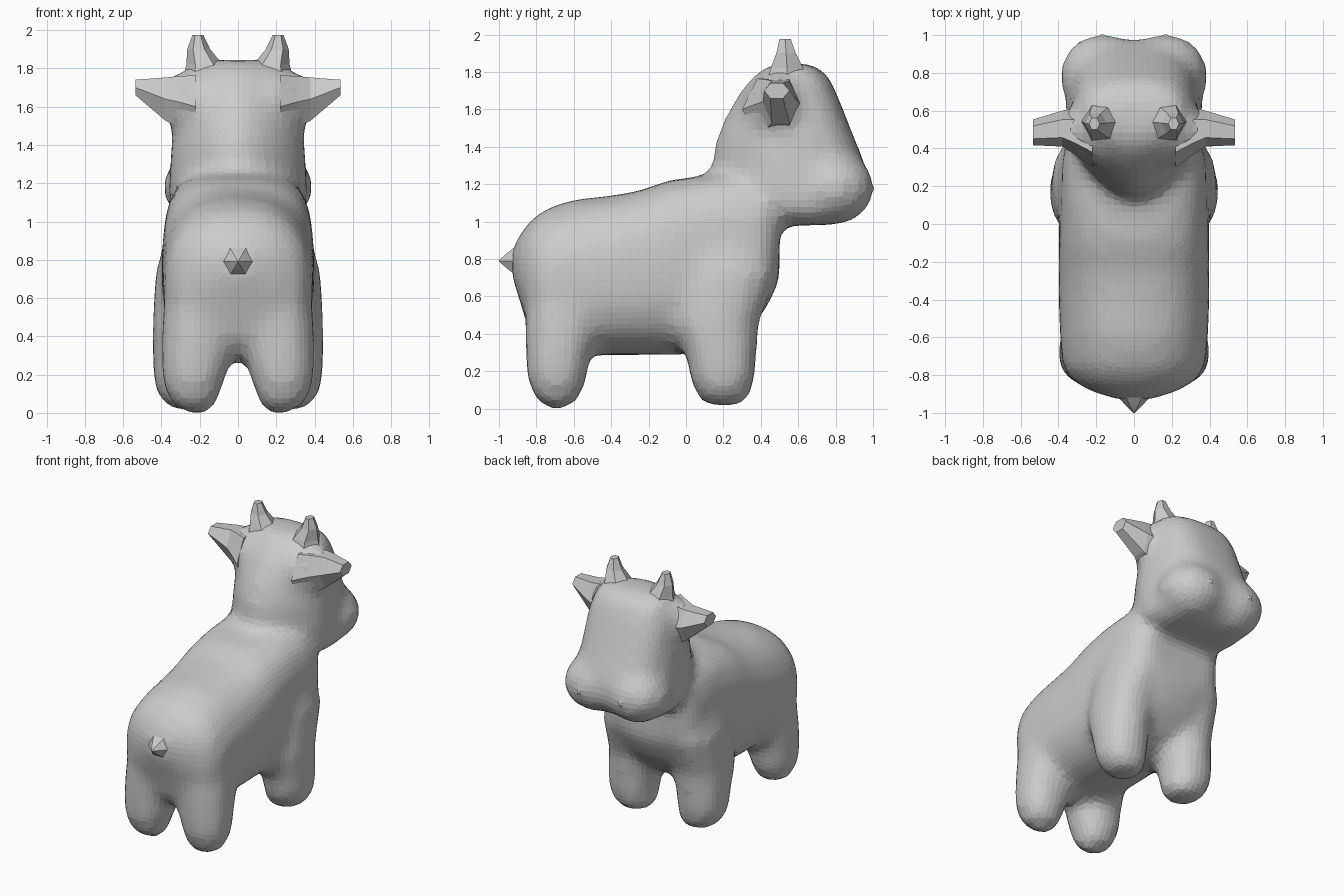
import bpy, bmesh, math
from mathutils import Vector

if "Cube" in bpy.data.objects:
    bpy.data.objects.remove(bpy.data.objects["Cube"])


def oval(nf, nb, sides):
    """Unit superellipse, exponent nf on the v>0 half and nb on the v<0 half."""
    pts = []
    for i in range(sides):
        t = 2 * math.pi * i / sides
        c, s = math.cos(t), math.sin(t)
        e = nf if s >= 0 else nb
        pts.append((math.copysign(abs(c) ** (2 / e), c), math.copysign(abs(s) ** (2 / e), s)))
    return pts


def loft(bm, rings):
    """Skin a list of equal-length point rings and cap both ends."""
    new = []
    vs = [[bm.verts.new(p) for p in r] for r in rings]
    n = len(vs[0])
    for a, b in zip(vs, vs[1:]):
        for i in range(n):
            j = (i + 1) % n
            new.append(bm.faces.new((a[i], a[j], b[j], b[i])))
    new.append(bm.faces.new(vs[0][::-1]))
    new.append(bm.faces.new(vs[-1]))
    bmesh.ops.recalc_face_normals(bm, faces=new)


def finish(bm, name, mirror=False):
    me = bpy.data.meshes.new(name)
    bm.to_mesh(me)
    bm.free()
    ob = bpy.data.objects.new(name, me)
    bpy.context.collection.objects.link(ob)
    if mirror:
        ob.modifiers.new("mirror", 'MIRROR')
    return ob


bm = bmesh.new()

# torso: y, bottom, top, half width, squareness of the back
torso = [(-.93, .7, .86, .09, 2.2), (-.89, .58, .93, .22, 2.2), (-.83, .38, 1.01, .33, 2.3),
         (-.75, .3, 1.07, .38, 2.3), (-.6, .28, 1.12, .395, 2.3), (-.4, .285, 1.14, .4, 2.5),
         (-.25, .285, 1.165, .4, 2.8), (-.1, .285, 1.22, .4, 3), (.05, .29, 1.24, .395, 3.4),
         (.15, .3, 1.25, .39, 3.7), (.3, .38, 1.25, .385, 3.7), (.42, .52, 1.22, .37, 3.5),
         (.5, .68, 1.15, .28, 3)]
loft(bm, [[(u * w, y, (b + t) / 2 + v * (t - b) / 2) for u, v in oval(e, 2.5, 28)]
          for y, b, t, w, e in torso])

# head: z, back y, widest y, front y, half width
head = [(.98, .42, .62, .8, .26), (1.04, .3, .6, .91, .345), (1.1, .2, .56, .96, .365),
        (1.2, .12, .52, .98, .36), (1.3, .14, .52, .96, .355), (1.4, .145, .52, .92, .35),
        (1.5, .18, .53, .88, .34), (1.6, .23, .54, .84, .33), (1.7, .29, .54, .8, .315),
        (1.79, .37, .54, .755, .285), (1.845, .46, .55, .67, .22)]
loft(bm, [[(u * w, yc + v * ((yf - yc) if v > 0 else (yc - yb)), z) for u, v in oval(2.8, 1.6, 28)]
          for z, yb, yc, yf, w in head])

for s in (1, -1):
    # muzzle lobes
    ret = bmesh.ops.create_icosphere(bm, subdivisions=3, radius=1)
    for v in ret["verts"]:
        v.co = Vector((s * .165 + v.co.x * .23, .785 + v.co.y * .225, 1.18 + v.co.z * .2))
    # flares where the ears grow out of the head: x, y, z, y radius, z radius
    flare = [(.1, .45, 1.56, .17, .2), (.21, .46, 1.585, .16, .2), (.3, .49, 1.615, .12, .165),
             (.38, .5, 1.64, .08, .12)]
    loft(bm, [[(s * x, y + u * ry, z + v * rz) for u, v in oval(2, 2, 16)]
              for x, y, z, ry, rz in flare])
    # legs: z, x, y, x radius, y radius
    back = [(0, .22, -.69, .06, .06), (.05, .23, -.69, .125, .12), (.15, .235, -.69, .16, .16),
            (.27, .22, -.685, .185, .175), (.45, .21, -.66, .19, .205), (.75, .18, -.61, .2, .25)]
    front = [(.015, .25, .2, .09, .1), (.07, .265, .2, .15, .145), (.17, .28, .195, .165, .18),
             (.27, .275, .19, .175, .19), (.45, .265, .16, .185, .23), (.72, .25, .22, .185, .27),
             (.98, .2, .2, .165, .26)]
    for leg in (back, front):
        loft(bm, [[(s * x + u * rx, y + v * ry, z) for u, v in oval(2.2, 2.2, 16)]
                  for z, x, y, rx, ry in leg])

# fuse torso, head and legs into one softly faceted skin
body = finish(bm, "body")
m = body.modifiers.new("fuse", 'REMESH')
m.mode = 'VOXEL'
m.voxel_size = .042
m = body.modifiers.new("soften", 'SMOOTH')
m.factor = .5
m.iterations = 9

# ears: x, y, z, y radius, z radius
bm = bmesh.new()
ear = [(.22, .46, 1.6, .16, .19), (.31, .49, 1.625, .125, .155), (.38, .505, 1.64, .095, .13),
       (.535, .485, 1.7, .068, .047)]
loft(bm, [[(x, y + u * ry, z + v * rz) for u, v in oval(2, 2, 6)] for x, y, z, ry, rz in ear])
finish(bm, "ears", True)

# horns: z, x, y, x radius, y radius
bm = bmesh.new()
horn = [(1.7, .16, .54, .14, .14), (1.82, .175, .54, .095, .1), (1.9, .205, .535, .06, .06),
        (1.975, .21, .53, .028, .035)]
loft(bm, [[(x + u * rx, y + v * ry, z) for u, v in oval(2, 2, 6)] for z, x, y, rx, ry in horn])
finish(bm, "horns", True)

# tail stub
bm = bmesh.new()
tail = [(-.85, .2), (-.915, .085), (-.96, .045), (-1, .004)]
loft(bm, [[(u * r, y, .79 + v * r) for u, v in oval(2, 2, 6)] for y, r in tail])
finish(bm, "tail")
